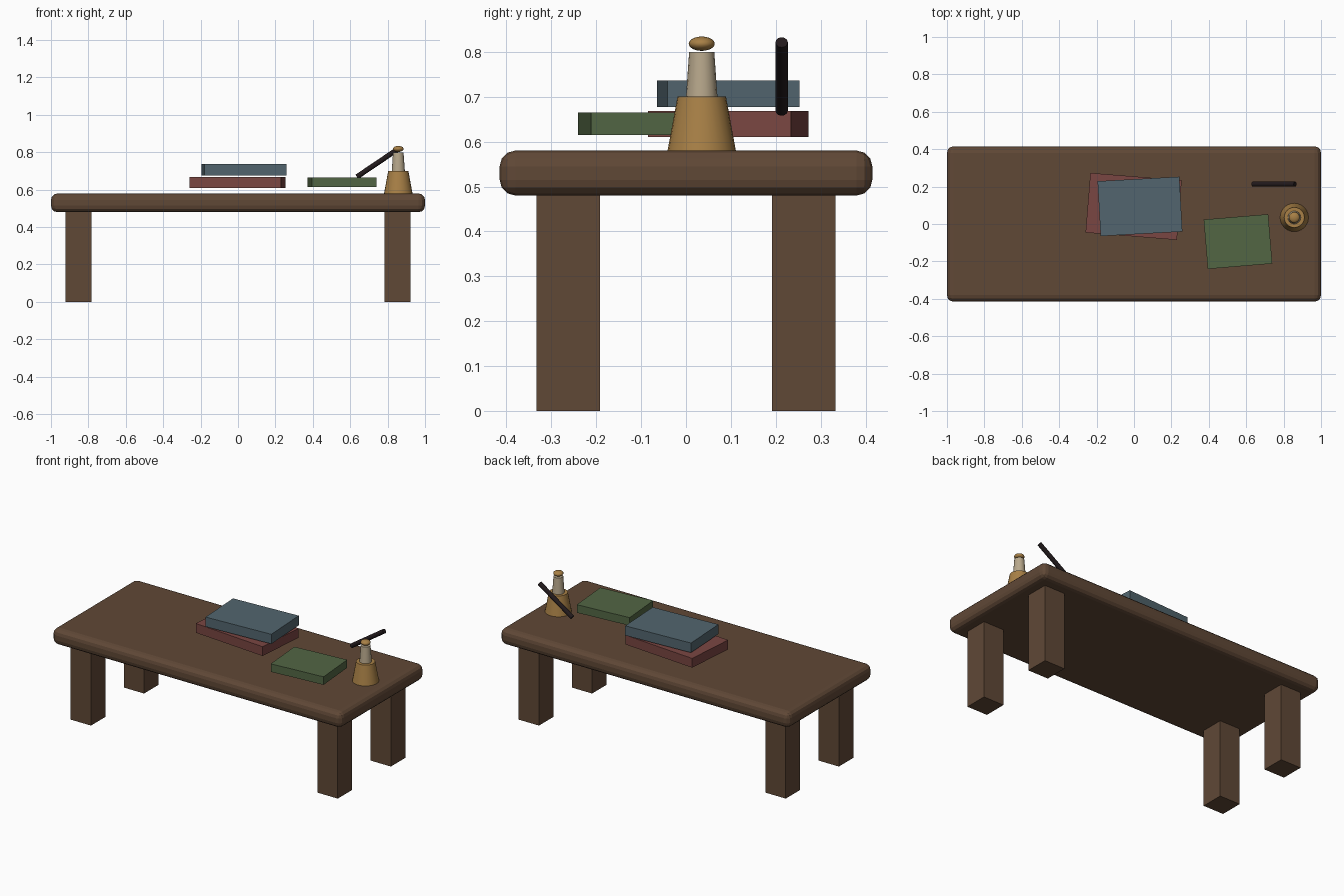
import bpy, math

if "Cube" in bpy.data.objects:
    bpy.data.objects.remove(bpy.data.objects["Cube"])

def mat(name, rgb):
    m = bpy.data.materials.new(name)
    lin = [((c / 255 + 0.055) / 1.055) ** 2.4 for c in rgb]
    m.diffuse_color = (*lin, 1)
    m.use_nodes = True
    m.node_tree.nodes["Principled BSDF"].inputs["Base Color"].default_value = m.diffuse_color
    return m

wood = mat("dark wood", (96, 72, 54))
red = mat("red cover", (122, 70, 66))
blue = mat("blue cover", (82, 101, 110))
green = mat("green cover", (82, 102, 68))
brass = mat("brass", (168, 128, 70))
ivory = mat("ivory", (184, 168, 140))
black = mat("dark pen", (34, 26, 28))

def finish(name, material):
    o = bpy.context.object
    o.name = name
    o.data.materials.append(material)
    return o

def box(name, loc, size, material, rot=0):
    bpy.ops.mesh.primitive_cube_add(size=1, location=loc, rotation=(0, 0, rot))
    o = finish(name, material)
    o.scale = size
    bpy.ops.object.transform_apply(location=False, rotation=False, scale=True)
    return o

def cone(name, loc, r1, r2, h, material, sides=24, rot=(0, 0, 0)):
    bpy.ops.mesh.primitive_cone_add(vertices=sides, radius1=r1, radius2=r2, depth=h,
                                    location=loc, rotation=rot)
    o = finish(name, material)
    bpy.ops.object.shade_smooth_by_angle(angle=math.radians(35))
    return o

# Table top with rounded edges
top = box("table_top", (0, 0, 0.53), (2, 0.83, 0.10), wood)
bev = top.modifiers.new("round", 'BEVEL')
bev.width = 0.035
bev.segments = 3

# Four square legs
for sx, nx in ((-1, "left"), (1, "right")):
    for sy, ny in ((-1, "front"), (1, "back")):
        box(f"{ny}_{nx}_leg", (sx * 0.852, sy * 0.262, 0.2425), (0.14, 0.142, 0.485), wood)

# Books
box("lower_book", (-0.002, 0.094, 0.639), (0.49, 0.32, 0.058), red, -0.08)
box("upper_book", (0.032, 0.094, 0.7065), (0.438, 0.294, 0.06), blue, 0.055)
box("single_book", (0.556, -0.094, 0.64), (0.346, 0.265, 0.05), green, 0.083)

# Hand bell: skirt, handle, knob
bx, by = 0.857, 0.035
cone("bell_skirt", (bx, by, 0.64), 0.076, 0.054, 0.12, brass)
cone("bell_handle", (bx, by, 0.75), 0.035, 0.028, 0.10, ivory, 16)
bpy.ops.mesh.primitive_uv_sphere_add(segments=16, ring_count=10, radius=1, location=(bx, by, 0.818))
knob = finish("bell_knob", brass)
knob.scale = (0.029, 0.029, 0.016)
bpy.ops.object.transform_apply(location=False, rotation=False, scale=True)
bpy.ops.object.shade_smooth_by_angle(angle=math.radians(40))

# Tilted pen
cone("pen", (0.7485, 0.213, 0.745), 0.0137, 0.0137, 0.272, black, 12,
     (0, math.radians(90 - 34), 0))
